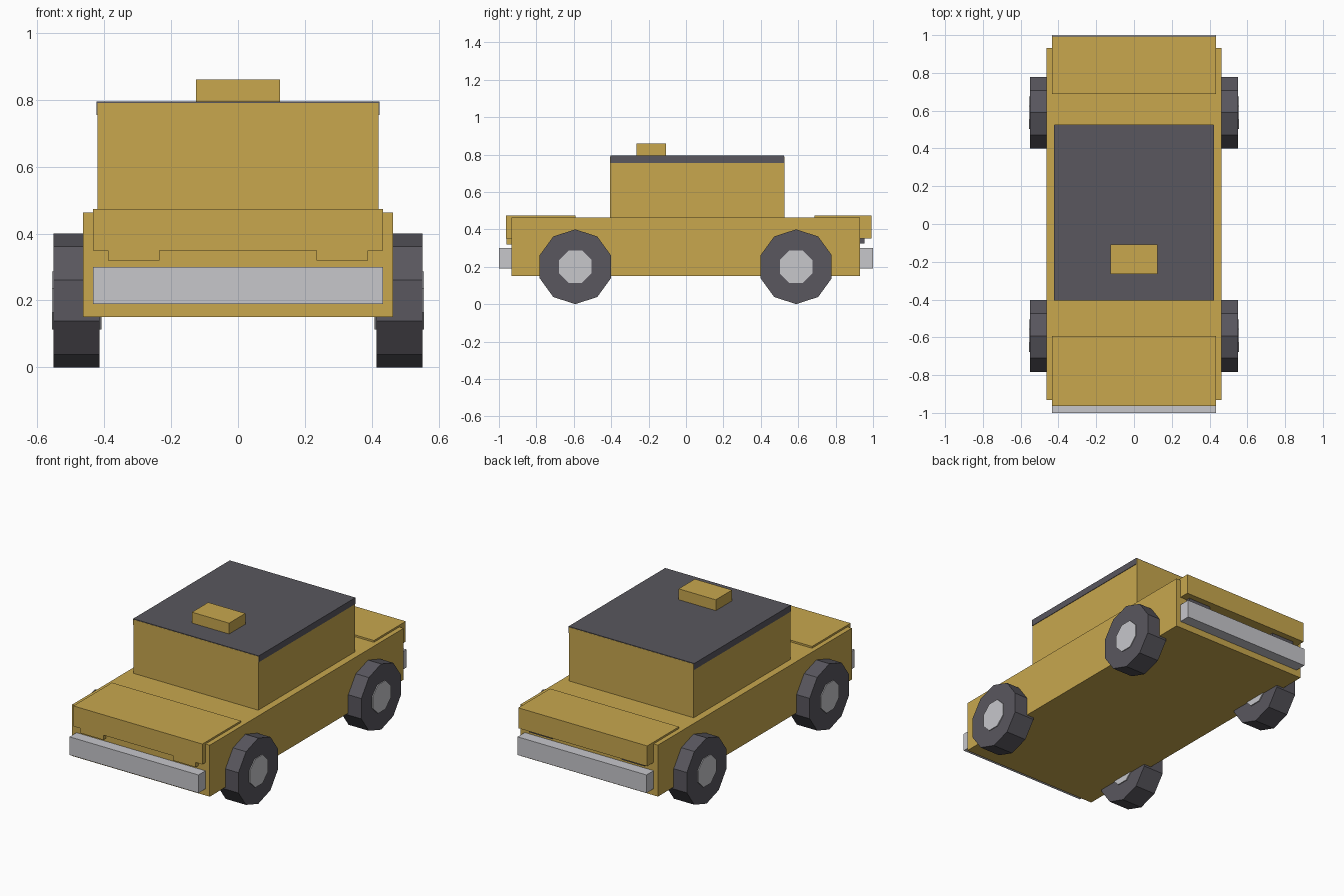
import bpy
import math

if "Cube" in bpy.data.objects:
    bpy.data.objects.remove(bpy.data.objects["Cube"], do_unlink=True)


def material(name, rgb):
    mat = bpy.data.materials.new(name)
    mat.use_nodes = True
    color = (*rgb, 1)
    mat.diffuse_color = color
    mat.node_tree.nodes["Principled BSDF"].inputs["Base Color"].default_value = color
    return mat


yellow = material("taxi yellow", (0.58, 0.39, 0.076))
charcoal = material("charcoal", (0.1, 0.095, 0.112))
silver = material("silver", (0.57, 0.57, 0.6))


def box(name, x, y, z, mat):
    """Box from (low, high) ranges along each axis."""
    bpy.ops.mesh.primitive_cube_add(size=1, location=[sum(r) / 2 for r in (x, y, z)])
    obj = bpy.context.object
    obj.name = name
    obj.scale = [r[1] - r[0] for r in (x, y, z)]
    bpy.ops.object.transform_apply(location=False, rotation=False, scale=True)
    obj.data.materials.append(mat)


def centred_box(name, half_width, y, z, mat):
    box(name, (-half_width, half_width), y, z, mat)


def disc(name, sides, radius, x, y, z, mat, turn=0):
    """Flat-sided cylinder lying along x, with a corner on top unless turned."""
    bpy.ops.mesh.primitive_cylinder_add(
        vertices=sides, radius=radius, depth=x[1] - x[0])
    obj = bpy.context.object
    obj.name = name
    obj.rotation_euler = (0, 0, turn)
    bpy.ops.object.transform_apply(location=False, rotation=True, scale=False)
    obj.rotation_euler = (math.pi / 2, 0, math.pi / 2)
    bpy.ops.object.transform_apply(location=False, rotation=True, scale=False)
    obj.location = (sum(x) / 2, y, z)
    obj.data.materials.append(mat)


# Body shell, raised hood and trunk lid
centred_box("body", 0.463, (-0.933, 0.931), (0.15, 0.463), yellow)
centred_box("hood", 0.434, (-0.963, -0.592), (0.35, 0.474), yellow)
centred_box("trunk_lid", 0.434, (0.687, 0.993), (0.35, 0.474), yellow)

# Cabin, roof panel and roof sign
centred_box("cabin", 0.42, (-0.405, 0.526), (0.45, 0.79), yellow)
centred_box("roof", 0.423, (-0.404, 0.525), (0.755, 0.794), charcoal)
centred_box("roof_sign", 0.125, (-0.264, -0.108), (0.78, 0.86), yellow)

# Bumpers
centred_box("front_bumper", 0.434, (-1, -0.92), (0.19, 0.3), silver)
centred_box("rear_bumper", 0.434, (0.92, 1), (0.19, 0.3), silver)

# Lights and wheels on both sides
for side, sign in (("left", 1), ("right", -1)):
    def across(inner, outer):
        return sorted((sign * inner, sign * outer))

    lamp = across(0.234, 0.388)
    box(side + "_headlight", lamp, (-0.961, -0.92), (0.32, 0.4), yellow)
    box(side + "_tail_light", lamp, (0.92, 0.955), (0.323, 0.4), charcoal)
    for end, y in (("front", -0.592), ("rear", 0.589)):
        disc(f"{end}_{side}_tyre", 10, 0.2, across(0.414, 0.551), y, 0.2, charcoal)
        disc(f"{end}_{side}_hub", 8, 0.094, across(0.408, 0.556), y, 0.2, silver,
             turn=math.pi / 8)
